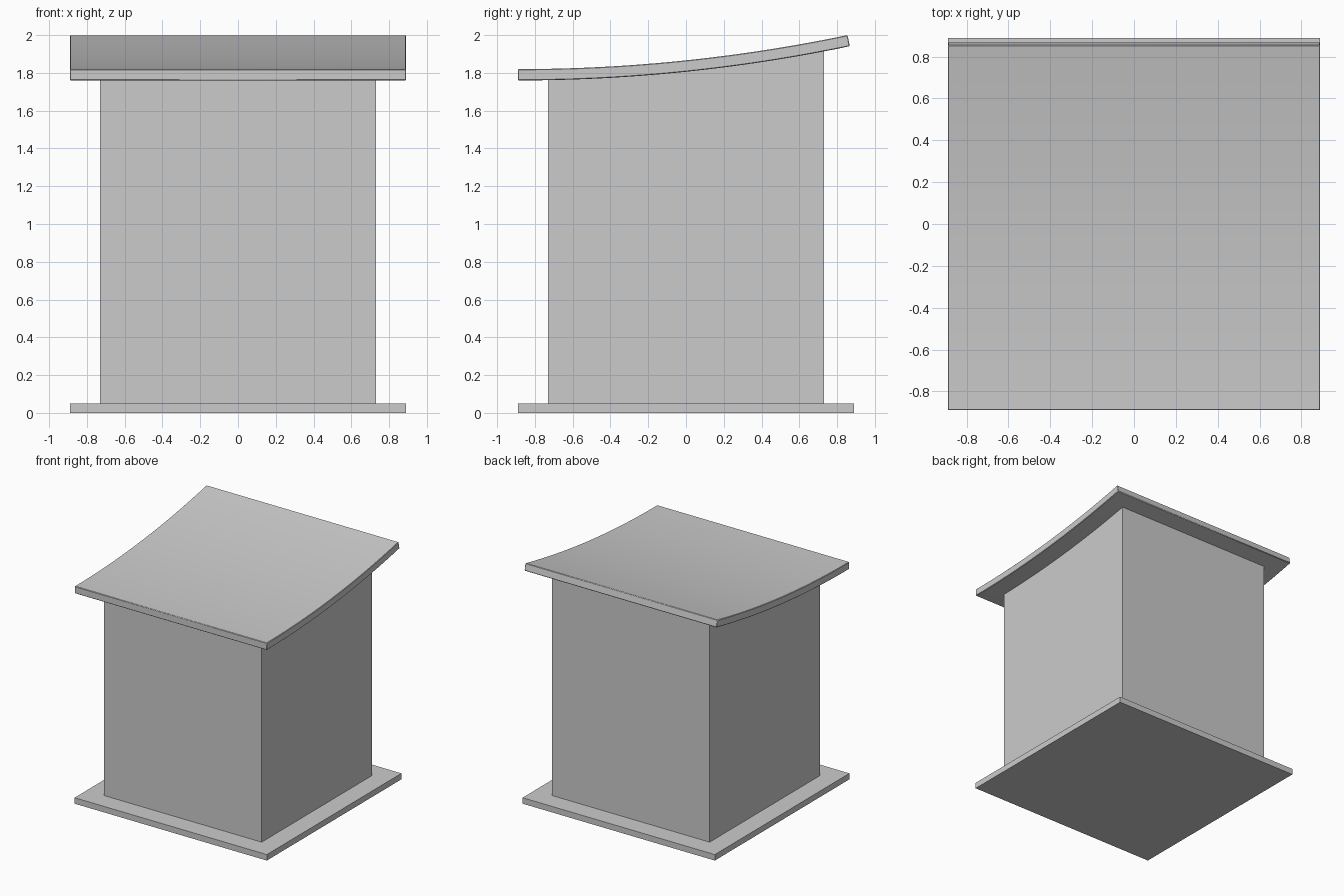
import bpy, bmesh, math

if "Cube" in bpy.data.objects:
    bpy.data.objects.remove(bpy.data.objects["Cube"])

R, T = 8.55, 0.06            # roof top radius, roof thickness
Y0, Z0 = -0.89, 1.82         # front top edge of the roof
SWEEP = math.asin(1.745 / R)


def arc(radius, a0, a1, n=24):
    return [(Y0 + radius * math.sin(a0 + (a1 - a0) * i / n),
             Z0 + R - radius * math.cos(a0 + (a1 - a0) * i / n))
            for i in range(n + 1)]


def extrude_profile(name, profile, half_width):
    """Extrude a y-z outline along x, centred on x = 0."""
    bm = bmesh.new()
    face = bm.faces.new([bm.verts.new((-half_width, y, z)) for y, z in profile])
    ext = bmesh.ops.extrude_face_region(bm, geom=[face])
    moved = [v for v in ext["geom"] if isinstance(v, bmesh.types.BMVert)]
    bmesh.ops.translate(bm, vec=(2 * half_width, 0, 0), verts=moved)
    bmesh.ops.recalc_face_normals(bm, faces=bm.faces)
    mesh = bpy.data.meshes.new(name)
    bm.to_mesh(mesh)
    bm.free()
    obj = bpy.data.objects.new(name, mesh)
    bpy.context.collection.objects.link(obj)
    bpy.ops.object.select_all(action='DESELECT')
    obj.select_set(True)
    bpy.context.view_layer.objects.active = obj
    bpy.ops.object.shade_smooth_by_angle(angle=math.radians(30))
    return obj


# Base slab
extrude_profile("base_slab", [(-0.89, 0), (0.89, 0), (0.89, 0.05), (-0.89, 0.05)], 0.89)

# Body, its top following the underside of the roof
a0, a1 = (math.asin((y - Y0) / (R + T)) for y in (-0.73, 0.73))
extrude_profile("body", [(0.73, 0.05), (-0.73, 0.05)] + arc(R + T, a0, a1), 0.73)

# Curved roof slab with finely softened edges
roof = extrude_profile("curved_roof", arc(R + T, 0, SWEEP) + arc(R, SWEEP, 0), 0.89)
bevel = roof.modifiers.new("edge_softening", 'BEVEL')
bevel.width = 0.004
bevel.segments = 1
bevel.limit_method = 'ANGLE'
bevel.angle_limit = math.radians(40)
